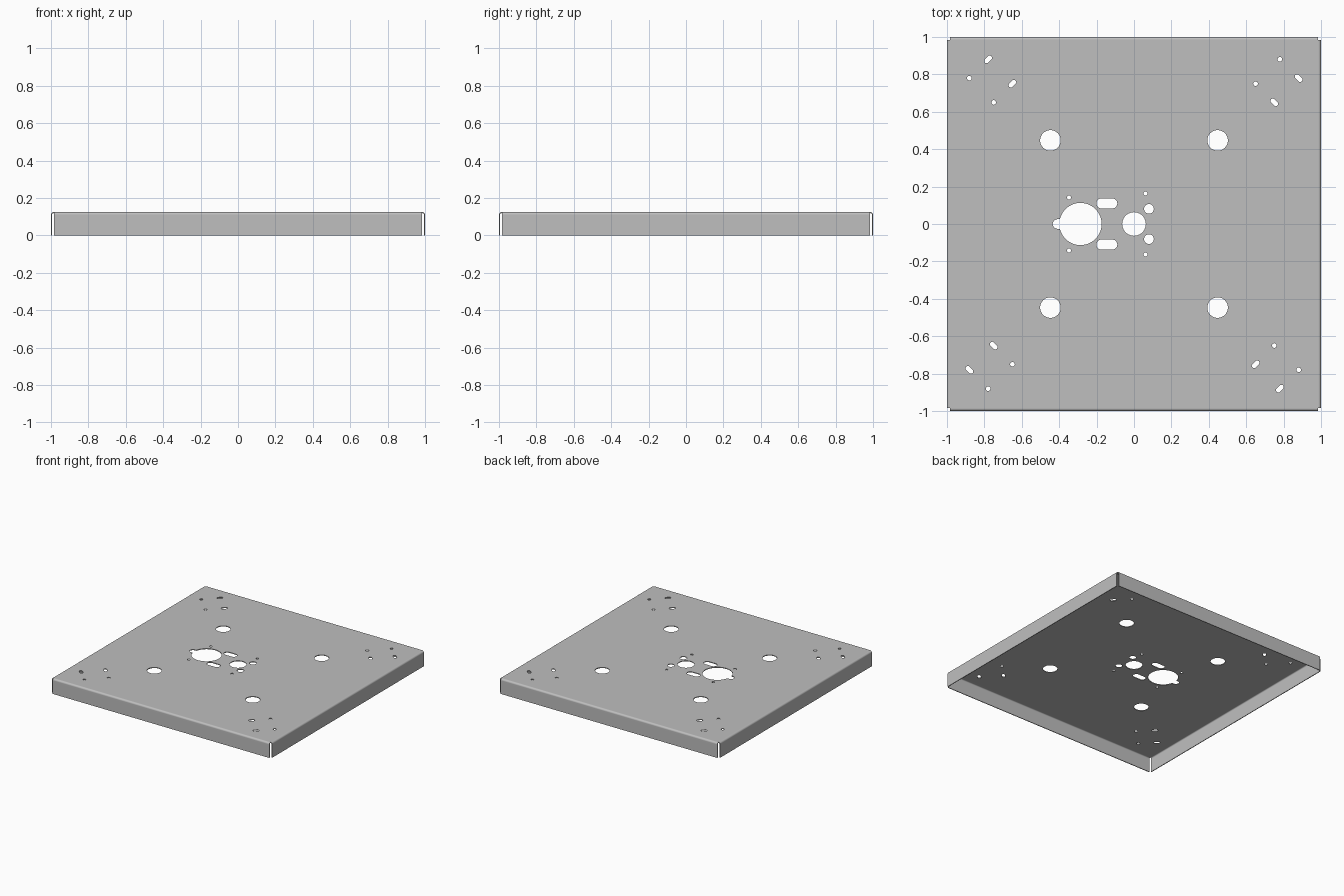
import bpy, bmesh, math
from mathutils import Vector

cube = bpy.data.objects.get("Cube")
if cube:
    bpy.data.objects.remove(cube, do_unlink=True)

HEIGHT, THICK = 0.125, 0.006
BEND = 0.015            # outer bend radius
HALF = 1.0 - BEND       # half width of the flat top
BEND_STEPS = 6

steel = bpy.data.materials.new("grey sheet metal")
steel.use_nodes = True
colour = (0.52, 0.52, 0.52, 1.0)
steel.diffuse_color = colour
steel.node_tree.nodes["Principled BSDF"].inputs["Base Color"].default_value = colour


def arc(cx, cy, r, a0, a1, n):
    """n + 1 points along an arc, angles in radians."""
    return [(cx + r * math.cos(a0 + (a1 - a0) * i / n),
             cy + r * math.sin(a0 + (a1 - a0) * i / n)) for i in range(n + 1)]


def circle(cx, cy, r, n=32):
    return arc(cx, cy, r, 0, math.tau, n)[:-1]


def slot(cx, cy, half_len, r, angle=0.0, n=10):
    """Round-ended slot along the given direction."""
    d = half_len - r
    dx, dy = d * math.cos(angle), d * math.sin(angle)
    q = math.pi / 2
    return (arc(cx + dx, cy + dy, r, angle - q, angle + q, n)
            + arc(cx - dx, cy - dy, r, angle + q, angle + 3 * q, n))


def keyhole(cx, cy, r, left, nr):
    """Large circle with a small round-ended notch on its left."""
    a = math.asin(nr / r)
    q = math.pi / 2
    return (arc(cx, cy, r, -math.pi + a, math.pi - a, 40)
            + arc(left + nr, cy, nr, q, 3 * q, 10))


# Holes in the top
holes = [circle(0, 0, 0.063, 40), keyhole(-0.286, 0, 0.113, -0.435, 0.026)]
for sy in (1, -1):
    holes += [circle(sx * 0.447, sy * 0.447, 0.055) for sx in (1, -1)]
    holes += [slot(-0.145, sy * 0.11, 0.056, 0.027),
              circle(0.08, sy * 0.081, 0.026, 24),
              circle(-0.347, sy * 0.142, 0.011, 16),
              circle(0.061, sy * 0.163, 0.011, 16)]

# Fixing holes, the same group turned into each corner
for k in range(4):
    c, s = round(math.cos(k * math.pi / 2)), round(math.sin(k * math.pi / 2))
    turn = lambda x, y: (c * x - s * y, s * x + c * y)
    for p in ((-0.88, 0.78), (-0.75, 0.65)):
        holes.append(circle(*turn(*p), 0.0125, 16))
    for p in ((-0.78, 0.88), (-0.65, 0.75)):
        holes.append(slot(*turn(*p), 0.024, 0.0125, math.pi / 4 + k * math.pi / 2, 8))

bm = bmesh.new()


def loop(points):
    verts = [bm.verts.new((x, y, HEIGHT)) for x, y in points]
    for i, v in enumerate(verts):
        bm.edges.new((v, verts[(i + 1) % len(verts)]))
    return verts


# Flat top filled between its outline and the holes
corners = loop([(-HALF, -HALF), (HALF, -HALF), (HALF, HALF), (-HALF, HALF)])
for h in holes:
    loop(h)
bmesh.ops.triangle_fill(bm, use_beauty=True, edges=bm.edges[:], normal=(0, 0, 1))

# Four flanges folded down through a rounded bend, open at the corners
profile = [(BEND * math.sin(t), HEIGHT - BEND + BEND * math.cos(t))
           for t in (math.pi / 2 * i / BEND_STEPS for i in range(1, BEND_STEPS + 1))]
profile.append((BEND, 0.0))
for i in range(4):
    a, b = corners[i], corners[(i + 1) % 4]
    out = ((a.co + b.co) / 2 * Vector((1, 1, 0))).normalized()
    pa, pb = a, b
    for d, z in profile:
        na, nb = (bm.verts.new((v.co.x + out.x * d, v.co.y + out.y * d, z))
                  for v in (a, b))
        bm.faces.new((pa, na, nb, pb))
        pa, pb = na, nb

# Outside of the sheet faces up and outwards
bmesh.ops.recalc_face_normals(bm, faces=bm.faces[:])
bm.normal_update()
if sum(f.normal.z * f.calc_area() for f in bm.faces) < 0:
    bmesh.ops.reverse_faces(bm, faces=bm.faces[:])

mesh = bpy.data.meshes.new("folded_tray")
bm.to_mesh(mesh)
bm.free()
mesh.materials.append(steel)
tray = bpy.data.objects.new("folded_tray", mesh)
bpy.context.collection.objects.link(tray)

for o in bpy.context.selected_objects:
    o.select_set(False)
tray.select_set(True)
bpy.context.view_layer.objects.active = tray

# Sheet thickness on the inside
solid = tray.modifiers.new("sheet_thickness", 'SOLIDIFY')
solid.thickness = THICK
solid.offset = -1.0
solid.use_even_offset = True
bpy.ops.object.modifier_apply(modifier=solid.name)

# Smooth bends and hole walls, flat panels
bpy.ops.object.shade_smooth_by_angle(angle=math.radians(40))
flat = tray.modifiers.new("flat_panels", 'WEIGHTED_NORMAL')
flat.keep_sharp = True
